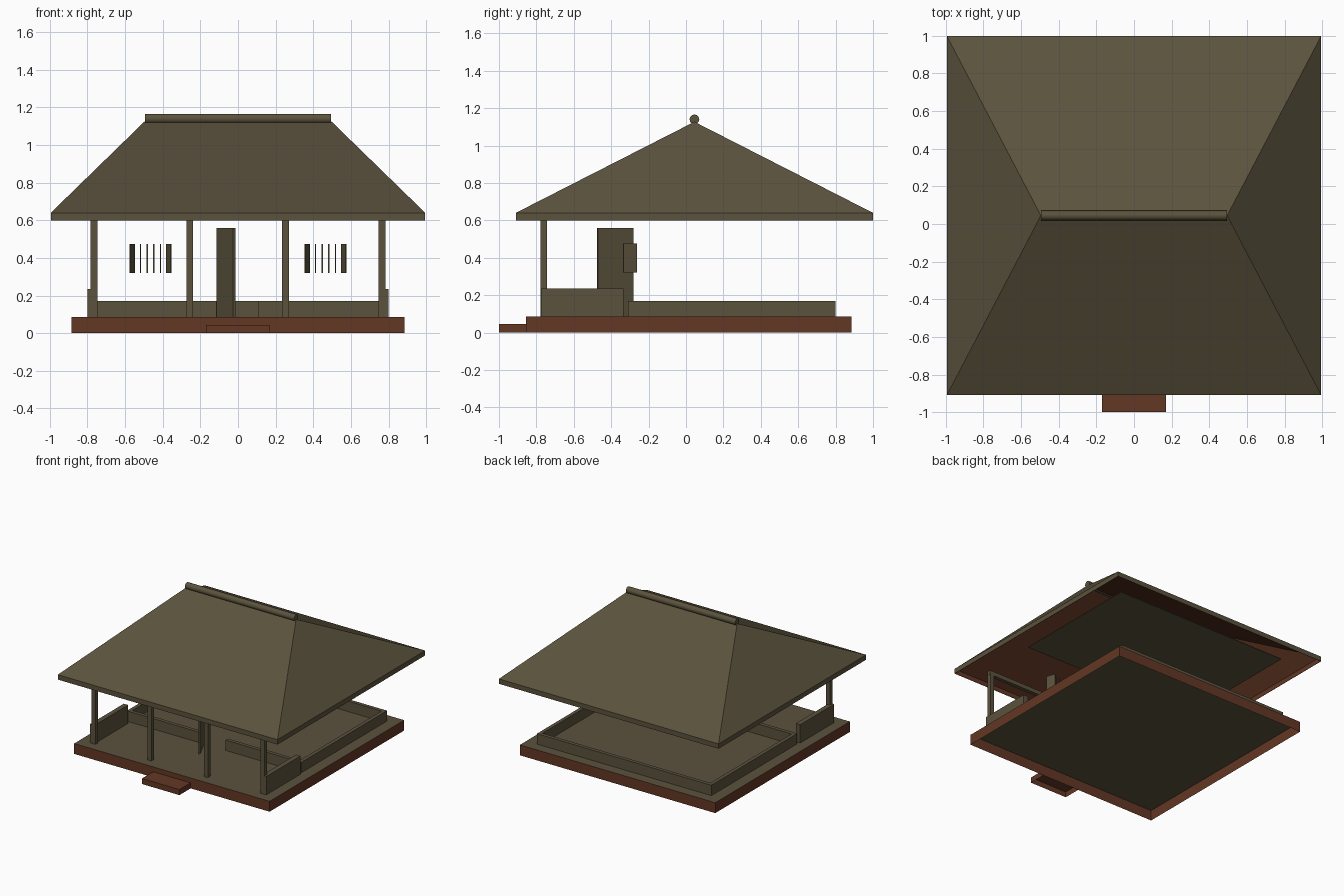
import bpy, bmesh, math
from mathutils import Matrix, Vector

if "Cube" in bpy.data.objects:
    bpy.data.objects.remove(bpy.data.objects["Cube"])


def make_material(name, rgb):
    mat = bpy.data.materials.new(name)
    mat.use_nodes = True
    mat.diffuse_color = (*rgb, 1)
    mat.node_tree.nodes["Principled BSDF"].inputs["Base Color"].default_value = (*rgb, 1)
    return mat


olive = make_material("olive_brown", (0.105, 0.085, 0.047))
brick = make_material("brick_red", (0.125, 0.038, 0.018))


def finish(name, bm, *mats):
    bmesh.ops.recalc_face_normals(bm, faces=bm.faces)
    mesh = bpy.data.meshes.new(name)
    bm.to_mesh(mesh)
    bm.free()
    for mat in mats:
        mesh.materials.append(mat)
    obj = bpy.data.objects.new(name, mesh)
    bpy.context.collection.objects.link(obj)
    return obj


def box(name, x, y, z, mat=olive):
    """Box from (low, high) ranges on each axis."""
    bm = bmesh.new()
    size = [b - a for a, b in (x, y, z)]
    mid = [(a + b) / 2 for a, b in (x, y, z)]
    bmesh.ops.create_cube(bm, size=1, matrix=Matrix.Translation(mid) @ Matrix.Diagonal((*size, 1)))
    return finish(name, bm, mat)


def panel(name, hinge, tip, z, thick):
    """Upright leaf swung from a hinge to a tip point."""
    a, b = Vector(hinge), Vector(tip)
    d = b - a
    mid = (a + b) / 2
    obj = box(name, (-d.length / 2, d.length / 2), (-thick / 2, thick / 2), z)
    obj.location = (mid.x, mid.y, 0)
    obj.rotation_euler.z = math.atan2(d.y, d.x)


def open_bottom(obj, top_material=0):
    """Remove the underside and colour the top face."""
    bm = bmesh.new()
    bm.from_mesh(obj.data)
    bm.normal_update()
    for f in list(bm.faces):
        if f.normal.z < -0.9:
            bm.faces.remove(f)
        elif f.normal.z > 0.9:
            f.material_index = top_material
    bm.to_mesh(obj.data)
    bm.free()


FLOOR, EAVE, WALL = 0.085, 0.6, 0.17

# Hollow plinth with floor, and entrance step
plinth = box("plinth", (-0.885, 0.885), (-0.855, 0.885), (0, FLOOR), brick)
plinth.data.materials.append(olive)
open_bottom(plinth, 1)
open_bottom(box("entrance_step", (-0.17, 0.17), (-1, -0.855), (0, 0.045), brick))

# Low house walls
box("back_wall", (-0.79, 0.79), (0.77, 0.8), (FLOOR, WALL))
box("front_wall_right", (-0.79, -0.115), (-0.31, -0.28), (FLOOR, WALL))
box("front_wall_left", (0.105, 0.79), (-0.31, -0.28), (FLOOR, WALL))

for side, s in (("right", -1), ("left", 1)):
    xs = sorted((s * 0.76, s * 0.79))
    box(f"side_wall_{side}", xs, (-0.28, 0.77), (FLOOR, WALL))
    box(f"porch_rail_{side}", sorted((s * 0.76, s * 0.8)), (-0.775, -0.335), (FLOOR, 0.235))
    # Window bars and opened shutters
    cx = s * 0.465
    for i in range(4):
        bx = cx + (i - 1.5) * 0.035
        box(f"window_bar_{side}_{i + 1}", (bx - 0.003, bx + 0.003), (-0.298, -0.292), (0.32, 0.475))
    for j in (-1, 1):
        panel(f"shutter_{side}_{'inner' if j == -s else 'outer'}",
              (cx + j * 0.085, -0.262), (cx + j * 0.11, -0.336), (0.32, 0.475), 0.006)

# Door standing open
panel("door", (-0.11, -0.283), (-0.02, -0.472), (FLOOR, 0.56), 0.012)

# Porch posts and beam
for i, px in enumerate((-0.765, -0.257, 0.253, 0.765)):
    box(f"porch_post_{i + 1}", (px - 0.018, px + 0.018), (-0.778, -0.743), (FLOOR, EAVE + 0.01))
box("porch_beam", (-0.785, 0.785), (-0.775, -0.745), (EAVE, 0.635))

# Flat ceiling sheet
box("ceiling", (-0.785, 0.785), (-0.3, 0.785), (0.636, 0.64))

# Hollow hip roof: fascia band, two long slopes, two hip ends
bm = bmesh.new()
corners = [(-0.995, -0.91), (0.995, -0.91), (0.995, 1), (-0.995, 1)]
low = [bm.verts.new((x, y, EAVE)) for x, y in corners]
top = [bm.verts.new((x, y, 0.64)) for x, y in corners]
ra, rb = [bm.verts.new((x, 0.045, 1.127)) for x in (-0.495, 0.495)]
for i in range(4):
    k = (i + 1) % 4
    bm.faces.new((low[i], low[k], top[k], top[i]))
bm.faces.new((top[0], top[1], rb, ra))
bm.faces.new((top[2], top[3], ra, rb))
bm.faces.new((top[1], top[2], rb))
bm.faces.new((top[3], top[0], ra))
roof = finish("roof", bm, olive, brick)
lining = roof.modifiers.new("lining", "SOLIDIFY")
lining.thickness = 0.004
lining.offset = -1
lining.material_offset = 1

# Round ridge pole
bm = bmesh.new()
bmesh.ops.create_cone(bm, cap_ends=True, segments=12, radius1=0.026, radius2=0.026, depth=0.99,
                      matrix=Matrix.Translation((0, 0.045, 1.14)) @ Matrix.Rotation(math.pi / 2, 4, "Y"))
ridge = finish("ridge_pole", bm, olive)
bpy.context.view_layer.objects.active = ridge
ridge.select_set(True)
bpy.ops.object.shade_smooth_by_angle(angle=math.radians(40))
